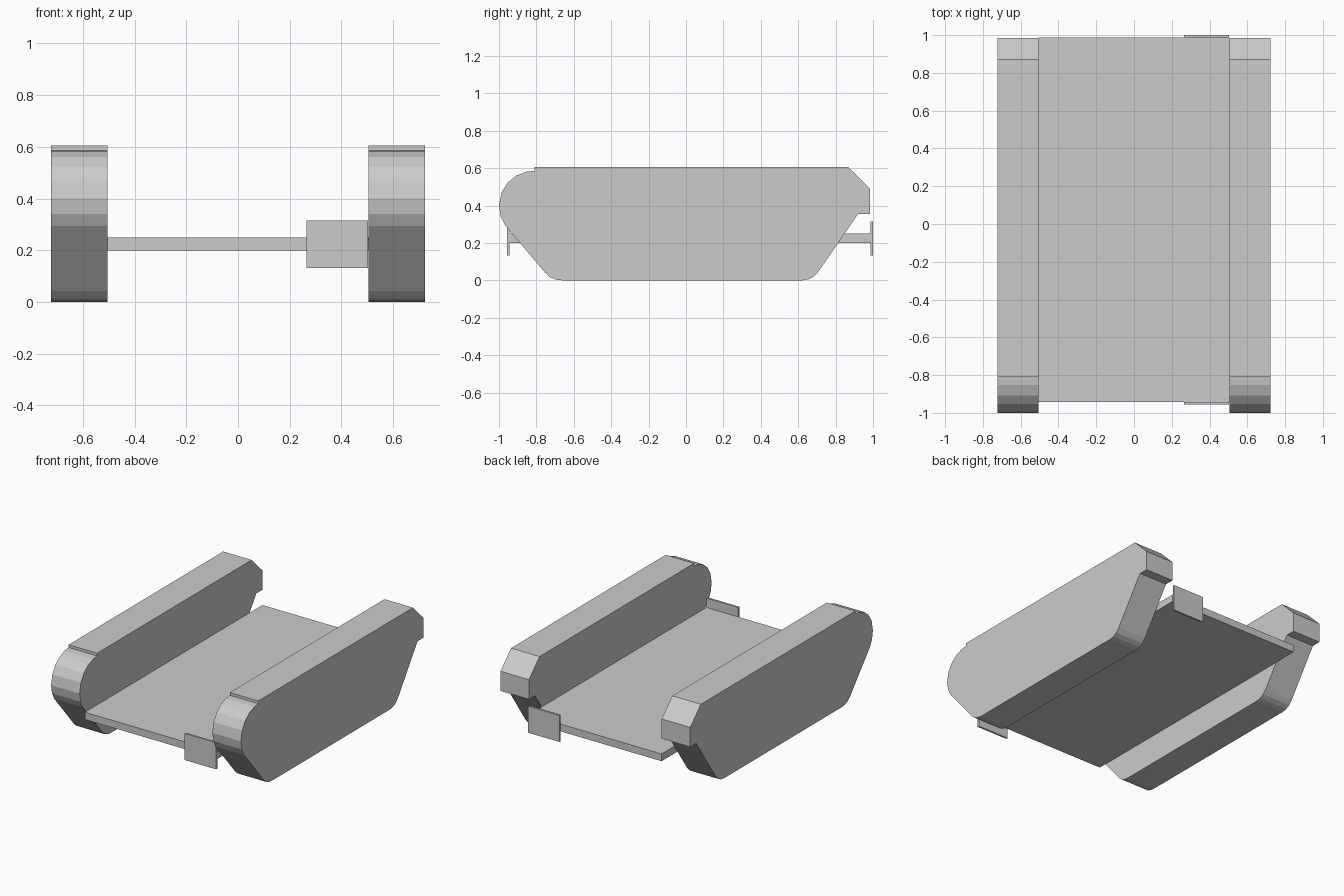
import bpy, bmesh, math

if "Cube" in bpy.data.objects:
    bpy.data.objects.remove(bpy.data.objects["Cube"])


def make_object(name, bm):
    bmesh.ops.recalc_face_normals(bm, faces=bm.faces)
    mesh = bpy.data.meshes.new(name)
    bm.to_mesh(mesh)
    bm.free()
    obj = bpy.data.objects.new(name, mesh)
    bpy.context.collection.objects.link(obj)
    return obj


def box(name, lo, hi):
    bm = bmesh.new()
    bmesh.ops.create_cube(bm, size=1)
    for v in bm.verts:
        v.co = [(a + b) / 2 + c * (b - a) for a, b, c in zip(lo, hi, v.co)]
    return make_object(name, bm)


def extrude_profile(name, profile, x0, x1):
    bm = bmesh.new()
    face = bm.faces.new([bm.verts.new((x0, y, z)) for y, z in profile])
    new = bmesh.ops.extrude_face_region(bm, geom=[face], use_keep_orig=True)["geom"]
    bmesh.ops.translate(bm, vec=(x1 - x0, 0, 0),
                        verts=[g for g in new if isinstance(g, bmesh.types.BMVert)])
    return make_object(name, bm)


# Side profile (y, z): rounded nose, sloped ends, notched tail
profile = [(-0.81, 0.605), (-0.81, 0.586)]
profile += [(-0.815 + 0.185 * math.cos(math.radians(a)),
             0.40 + 0.185 * math.sin(math.radians(a)))
            for a in (102, 120, 138, 158, 180, 199, 215)]
profile += [(-0.755, 0.043), (-0.725, 0.016), (-0.695, 0.004), (-0.66, 0.0),
            (0.62, 0.0), (0.655, 0.006), (0.685, 0.022), (0.712, 0.052),
            (0.92, 0.355), (0.985, 0.355), (0.985, 0.49), (0.87, 0.605)]

# Track housings on both sides
for side, s in (("left", -1), ("right", 1)):
    extrude_profile(side + "_track", profile, s * 0.505, s * 0.722)

# Floor between the tracks
box("floor_plate", (-0.505, -0.943, 0.20), (0.505, 0.987, 0.25))

# Small end panels on the right-hand side
for name, y0, y1 in (("front_panel", -0.956, -0.943), ("rear_panel", 0.987, 1.0)):
    box(name, (0.264, y0, 0.132), (0.503, y1, 0.315))
